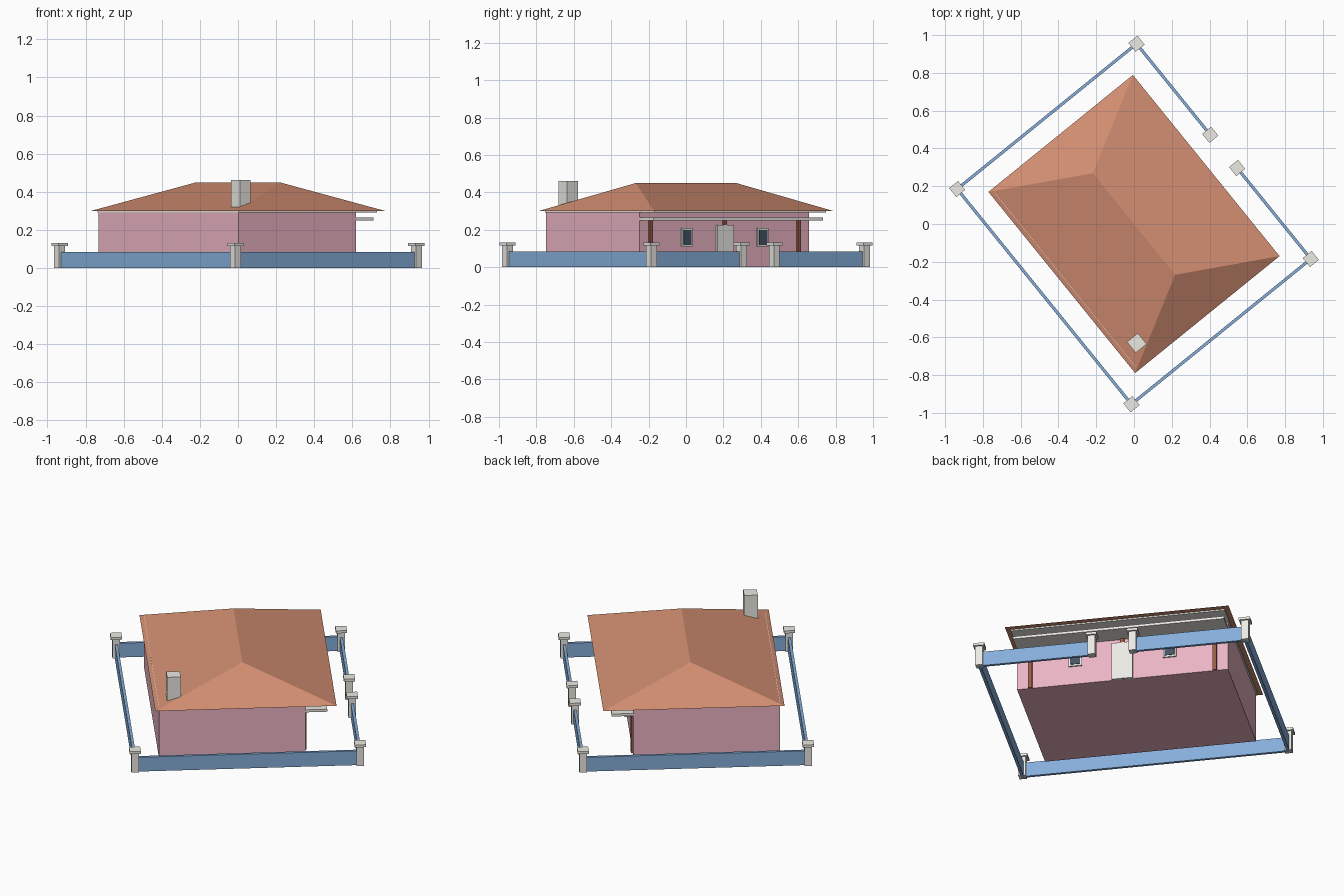
import bpy, bmesh
from math import radians
from mathutils import Matrix

if "Cube" in bpy.data.objects:
    bpy.data.objects.remove(bpy.data.objects["Cube"])

TURN = Matrix.Rotation(radians(39), 4, 'Z')   # whole plot is turned on the grid


def material(name, rgb):
    m = bpy.data.materials.new(name)
    m.diffuse_color = [(c / 255) ** 2.2 for c in rgb] + [1]
    m.use_nodes = True
    m.node_tree.nodes["Principled BSDF"].inputs["Base Color"].default_value = m.diffuse_color
    return m


ROOF = material("terracotta", (208, 140, 112))
PINK = material("pink_render", (234, 178, 194))
BLUE = material("blue_paint", (132, 172, 216))
WHITE = material("off_white", (234, 233, 226))
BROWN = material("brown_wood", (150, 92, 72))
GLASS = material("dark_glass", (72, 84, 100))


def make(name, bm, mat):
    bm.normal_update()
    bmesh.ops.recalc_face_normals(bm, faces=bm.faces)
    bm.transform(TURN)
    me = bpy.data.meshes.new(name)
    bm.to_mesh(me)
    bm.free()
    me.materials.append(mat)
    ob = bpy.data.objects.new(name, me)
    bpy.context.collection.objects.link(ob)
    return ob


def box(name, x, y, z, mat):
    """Box from (min, max) ranges along the plot's own axes."""
    bm = bmesh.new()
    bmesh.ops.create_cube(bm, size=1)
    for v in bm.verts:
        v.co = [r[0] if c < 0 else r[1] for c, r in zip(v.co, (x, y, z))]
    return make(name, bm, mat)


def mid(c, w):
    return (c - w / 2, c + w / 2)


# House body, ceiling slab and porch canopy
WALL = 0.325
box("walls", (-0.469, WALL), (-0.582, 0.582), (0, 0.295), PINK)
box("ceiling_slab", (-0.470, 0.46), (-0.59, 0.59), (0.292, 0.3072), WHITE)
box("porch_canopy", (WALL, 0.444), (-0.582, 0.582), (0.25, 0.265), WHITE)

# Hipped roof: eave rectangle rising to a ridge
bm = bmesh.new()
ex, ey, ry, ez, rz = 0.492, 0.617, 0.346, 0.30, 0.45
low = [bm.verts.new((sx * ex, sy * ey, ez)) for sx, sy in ((-1, -1), (1, -1), (1, 1), (-1, 1))]
r0, r1 = bm.verts.new((0, -ry, rz)), bm.verts.new((0, ry, rz))
for f in ((low[0], low[1], r0), (low[1], low[2], r1, r0),
          (low[2], low[3], r1), (low[3], low[0], r0, r1), low[::-1]):
    bm.faces.new(f)
make("roof", bm, ROOF)

# Chimney
box("chimney", mid(-0.385, 0.074), mid(-0.499, 0.074), (0.305, 0.462), WHITE)

# Porch wall: door, pilasters, windows
box("door", (WALL - 0.01, WALL + 0.014), mid(0, 0.114), (0, 0.225), WHITE)
for i, y in enumerate((-0.509, 0, 0.509)):
    box(f"pilaster_{i}", (WALL - 0.01, WALL + 0.01), mid(y, 0.022), (0, 0.252), BROWN)
for i, y in enumerate((-0.26, 0.26)):
    box(f"window_frame_{i}", (WALL - 0.01, WALL + 0.008), mid(y, 0.073), (0.11, 0.21), WHITE)
    box(f"window_pane_{i}", (WALL - 0.01, WALL + 0.011), mid(y, 0.054), (0.12, 0.2), GLASS)

# Boundary wall with a gate gap on the porch side
FX, FY, GATE, T = 0.611, 0.733, 0.113, 0.016
FH = (0, 0.085)
box("fence_back", mid(-FX, T), (-FY, FY), FH, BLUE)
for s, tag in ((-1, "a"), (1, "b")):
    box(f"fence_side_{tag}", (-FX, FX), mid(s * FY, T), FH, BLUE)
    box(f"fence_gate_{tag}", mid(FX, T), sorted((s * GATE, s * FY)), FH, BLUE)

# Posts with caps
posts = [(sx * FX, sy * FY) for sx in (-1, 1) for sy in (-1, 1)]
posts += [(FX, -GATE), (FX, GATE)]
for i, (x, y) in enumerate(posts):
    box(f"post_{i}", mid(x, 0.041), mid(y, 0.041), (0, 0.117), WHITE)
    box(f"post_cap_{i}", mid(x, 0.061), mid(y, 0.061), (0.116, 0.131), WHITE)
